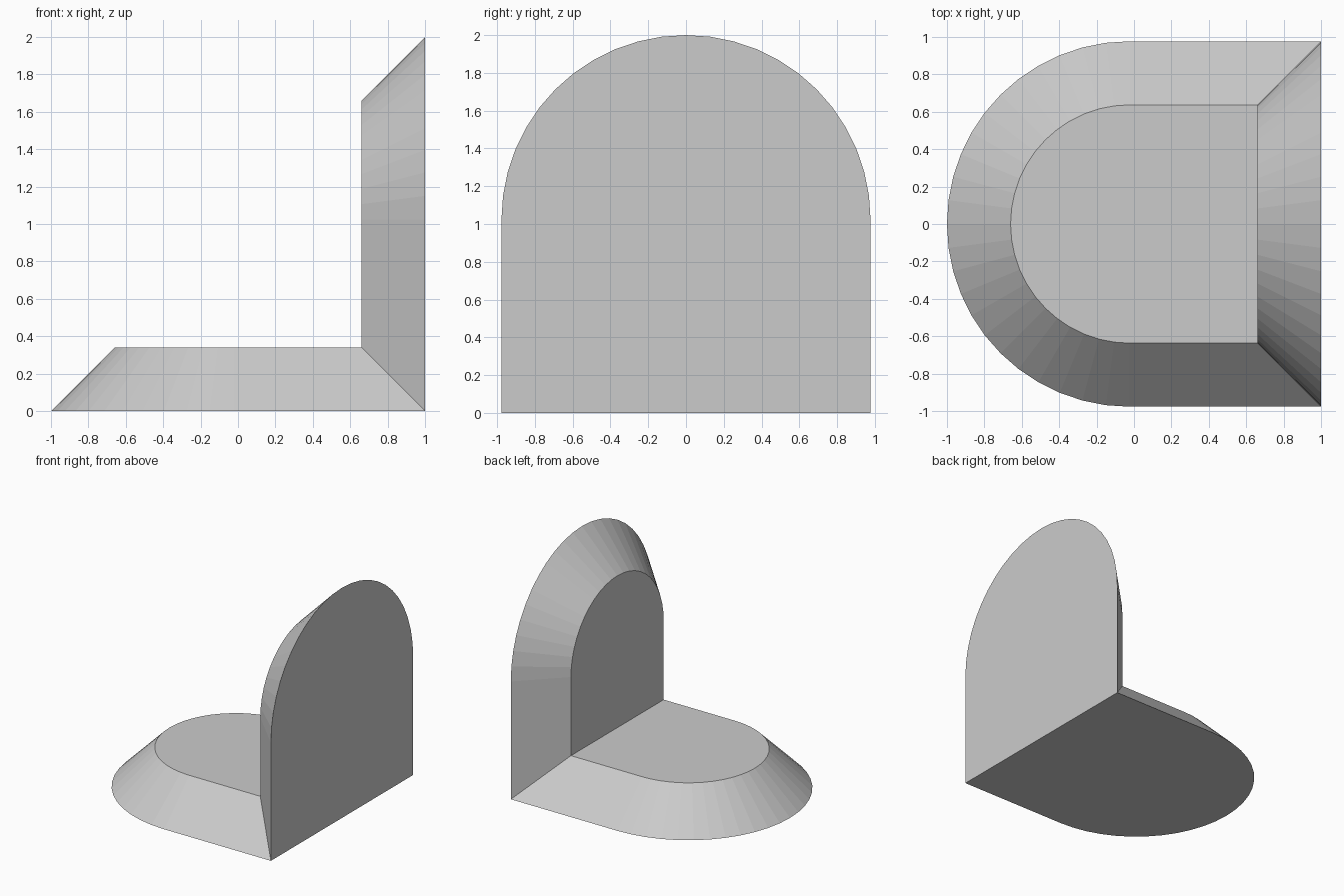
import bpy, bmesh, math

if "Cube" in bpy.data.objects:
    bpy.data.objects.remove(bpy.data.objects["Cube"])

R = 0.977       # outer arc radius / half width
T = 0.34        # slab thickness and 45-degree bevel
SEGS = 24       # facets on the half-round end
ARC = 2 - R     # distance of arc centre from the fold


def arch(r, start):
    """Arch outline as (distance from fold, y), open along the fold."""
    pts = [(start, r)]
    for i in range(SEGS + 1):
        a = math.pi * i / SEGS
        pts.append((ARC + r * math.sin(a), r * math.cos(a)))
    return pts + [(start, -r)]


def add_slab(bm, place):
    """Bevelled arch slab; place maps (distance, y, height) to world space."""
    outer = [bm.verts.new(place(u, y, 0)) for u, y in arch(R, 0)]
    inner = [bm.verts.new(place(u, y, T)) for u, y in arch(R - T, T)]
    bm.faces.new(outer)
    bm.faces.new(inner)
    for i in range(len(outer) - 1):
        bm.faces.new((outer[i], outer[i + 1], inner[i + 1], inner[i]))


bm = bmesh.new()
# Floor slab and upright slab, mitred together along the fold
add_slab(bm, lambda u, y, h: (1 - u, y, h))
add_slab(bm, lambda u, y, h: (1 - h, y, u))
bmesh.ops.remove_doubles(bm, verts=bm.verts, dist=1e-4)
bmesh.ops.recalc_face_normals(bm, faces=bm.faces)

mesh = bpy.data.meshes.new("corner_bracket")
bm.to_mesh(mesh)
bm.free()
obj = bpy.data.objects.new("corner_bracket", mesh)
bpy.context.collection.objects.link(obj)
